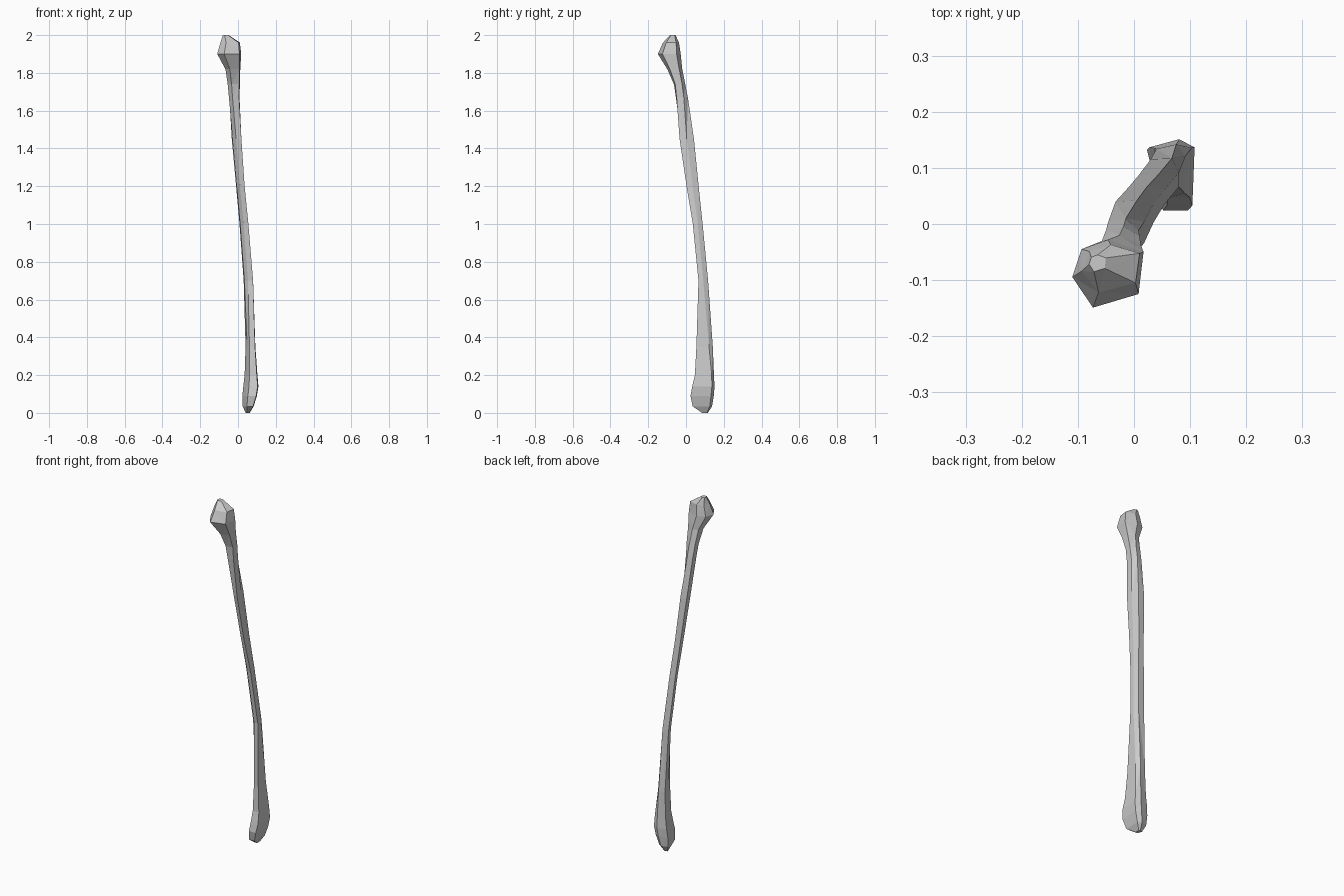
import bpy, bmesh

# Unit cross-sections (six corners, counter-clockwise seen from above)
HEAD = [(0.29, 0), (0.93, 0.2), (1, 0.82), (0.5, 1), (0.13, 0.86), (0, 0.45)]
SHAFT = [(0.45, 0.12), (1, 0), (1, 0.5), (0.75, 1), (0, 0.97), (0.08, 0.45)]
FOOT = [(0.38, 0), (0.95, 0), (1, 0.88), (0.65, 1), (0, 0.88), (0.2, 0.4)]

# Stations along the bone: z, x min, x max, y min, y max
STATIONS = [
    (0.00, 0.040, 0.062, 0.085, 0.115),
    (0.035, 0.025, 0.083, 0.035, 0.138),
    (0.09, 0.023, 0.100, 0.024, 0.147),
    (0.14, 0.028, 0.108, 0.033, 0.151),
    (0.20, 0.035, 0.103, 0.047, 0.148),
    (0.35, 0.040, 0.092, 0.055, 0.142),
    (0.70, 0.030, 0.080, 0.066, 0.117),
    (1.00, 0.008, 0.055, 0.036, 0.088),
    (1.20, -0.010, 0.035, 0.003, 0.067),
    (1.45, -0.033, 0.018, -0.034, 0.042),
    (1.67, -0.050, 0.008, -0.057, 0.010),
    (1.74, -0.056, 0.010, -0.066, -0.004),
    (1.82, -0.067, 0.012, -0.100, -0.020),
    (1.90, -0.110, 0.017, -0.149, -0.028),
    (1.96, -0.093, 0.010, -0.122, -0.037),
    (2.00, -0.080, -0.050, -0.085, -0.055),
]


def clamp(t):
    return max(0.0, min(1.0, t))


def section(z):
    """Blend the shaft section into the head or foot section."""
    h = clamp((z - 1.45) / 0.4)
    f = clamp((0.7 - z) / 0.5)
    s = 1 - h - f
    return [tuple(h * a[i] + s * b[i] + f * c[i] for i in (0, 1))
            for a, b, c in zip(HEAD, SHAFT, FOOT)]


# Bone: loft the rings and cap both ends
bm = bmesh.new()
rings = []
for z, x0, x1, y0, y1 in STATIONS:
    rings.append([bm.verts.new((x0 + u * (x1 - x0), y0 + v * (y1 - y0), z))
                  for u, v in section(z)])
for low, high in zip(rings, rings[1:]):
    for i in range(6):
        j = (i + 1) % 6
        bm.faces.new((low[i], low[j], high[j], high[i]))
bm.faces.new(rings[0][::-1])
bm.faces.new(rings[-1])
bmesh.ops.triangulate(bm, faces=bm.faces[:])
bmesh.ops.recalc_face_normals(bm, faces=bm.faces[:])

mesh = bpy.data.meshes.new("long_bone")
bm.to_mesh(mesh)
bm.free()
bone = bpy.data.objects.new("long_bone", mesh)
bpy.context.collection.objects.link(bone)
